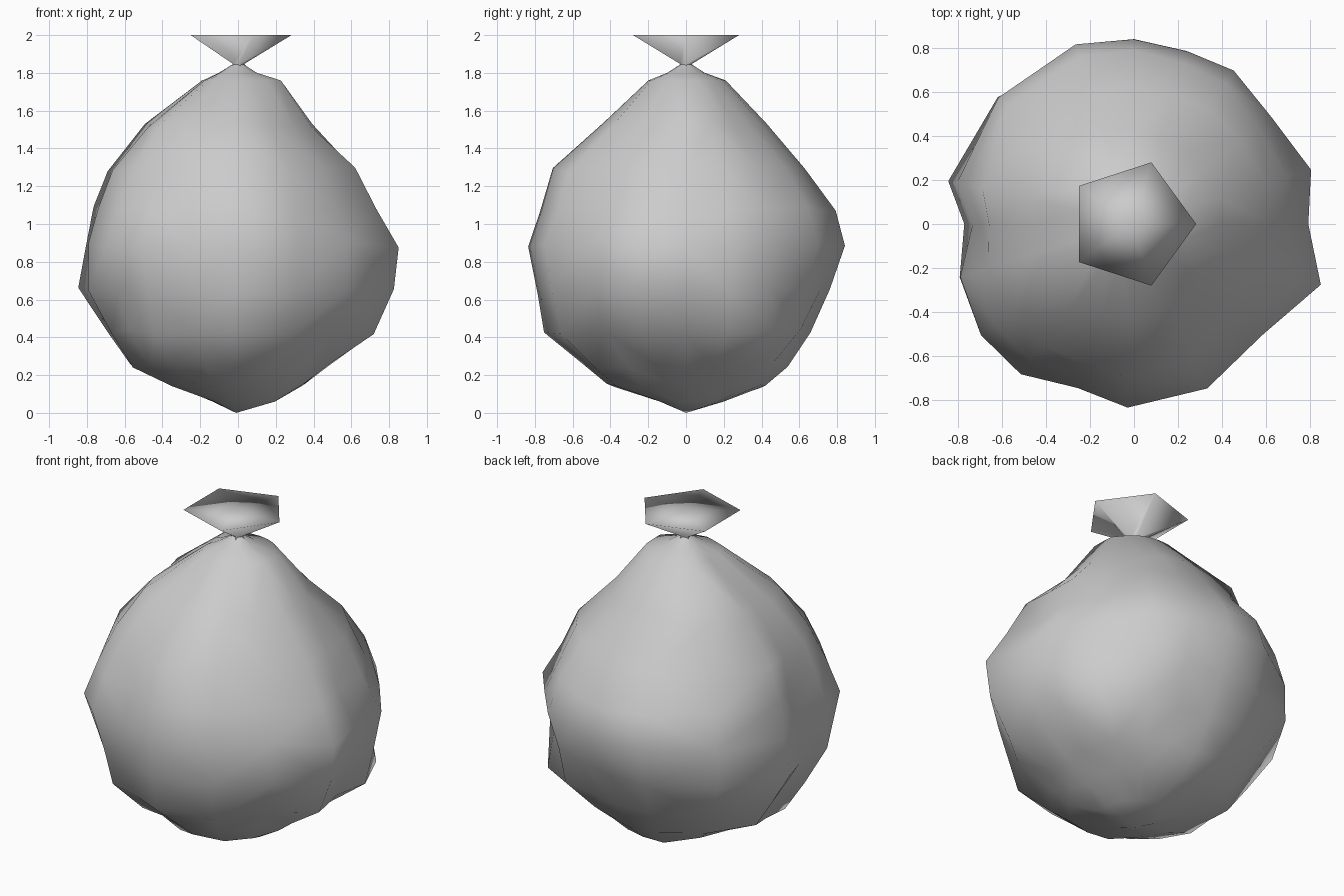
import bpy, bmesh, math, random

if "Cube" in bpy.data.objects:
    bpy.data.objects.remove(bpy.data.objects["Cube"])

random.seed(4)

grey = bpy.data.materials.new("plain grey")
grey.diffuse_color = (0.6, 0.6, 0.6, 1)
grey.use_nodes = True
grey.node_tree.nodes["Principled BSDF"].inputs["Base Color"].default_value = grey.diffuse_color


def finish(bm, name):
    """Turn a bmesh into a smooth, grey object."""
    bmesh.ops.recalc_face_normals(bm, faces=bm.faces[:])
    for f in bm.faces:
        f.smooth = True
    me = bpy.data.meshes.new(name)
    bm.to_mesh(me)
    bm.free()
    me.materials.append(grey)
    ob = bpy.data.objects.new(name, me)
    bpy.context.collection.objects.link(ob)
    return ob


def bridge(bm, a, b):
    """Join two rings of equal length, lower ring first."""
    n = len(a)
    for i in range(n):
        j = (i + 1) % n
        bm.faces.new((a[i], a[j], b[j], b[i]))


# Bulges around the bag: angle in degrees, radius at the widest level
bulges = [(-163, .85), (-144, .86), (-127, .85), (-109, .78), (-92, .83),
          (-66, .81), (-41, .765), (-18, .895), (0, .79), (17, .84),
          (38, .79), (57, .83), (73, .82), (90, .84), (108, .86),
          (137, .86), (167, .87), (180, .77)]

# Bag levels: height, then reach to the right, back, left and front
levels = [(.06, .20, .20, .13, .14), (.15, .35, .42, .35, .42),
          (.25, .48, .54, .57, .54), (.43, .71, .65, .68, .75),
          (.65, .79, .75, .83, .79), (.89, .83, .83, .79, .84),
          (1.08, .71, .78, .75, .77), (1.29, .62, .62, .70, .70),
          (1.52, .40, .42, .48, .44), (1.76, .23, .21, .18, .20),
          (1.80, .10, .10, .10, .10), (1.845, .03, .03, .03, .03)]

# Local lumps and dents: angle, height, push outwards
lumps = [(40, .43, .12), (38, .25, .04), (38, 1.2, .03), (60, 1.6, -.02),
         (140, 1.55, .09), (137, 1.77, .06), (142, 1.3, -.05), (140, .73, .04),
         (-140, 1.57, .06), (-144, 1.3, -.04), (-144, .92, .025), (-142, .6, -.07),
         (-48, 1.38, -.045), (-72, 1.35, .02), (-35, .35, -.04), (-36, .68, .03)]


def lump(deg, z):
    total = 0
    for a, h, push in lumps:
        d = (deg - a + 180) % 360 - 180
        total += push * math.exp(-(d / 20) ** 2 - ((z - h) / .12) ** 2)
    return total


# Lumpy bag
bm = bmesh.new()
bottom = bm.verts.new((-.01, 0, 0))
rings = []
for z, right, back, left, front in levels:
    wide = .4 < z < 1.2
    weight = 1 if wide else .6
    crumple = .005 if wide else .012
    ring = []
    for deg, radius in bulges:
        a = math.radians(deg)
        c, s = math.cos(a), math.sin(a)
        r = (right if c > 0 else left) * c * c + (back if s > 0 else front) * s * s
        r *= 1 + weight * (radius / .83 - 1) + random.uniform(-crumple, crumple)
        if z < 1.79:
            r += lump(deg, z)
        dz = random.uniform(-.015, .015) if .1 < z < 1.7 else 0
        ring.append(bm.verts.new((r * c, r * s, z + dz)))
    rings.append(ring)
for lower, upper in zip(rings, rings[1:]):
    bridge(bm, lower, upper)
n = len(bulges)
for i in range(n):
    bm.faces.new((bottom, rings[0][(i + 1) % n], rings[0][i]))
bmesh.ops.triangulate(bm, faces=bm.faces[:], quad_method='SHORT_EDGE')
finish(bm, "bag_body")

# Closed five-sided flare above the tied neck
bm = bmesh.new()
flare = []
for z, r, x in ((1.81, .07, 0), (1.847, .032, 0), (2.0, .295, -.012)):
    flare.append([bm.verts.new((x + r * math.cos(math.tau * i / 5),
                                r * math.sin(math.tau * i / 5), z)) for i in range(5)])
for lower, upper in zip(flare, flare[1:]):
    bridge(bm, lower, upper)
centre = bm.verts.new((-.012, 0, 2.0))
for i in range(5):
    bm.faces.new((flare[2][i], flare[2][(i + 1) % 5], centre))
finish(bm, "bag_neck_flare")
